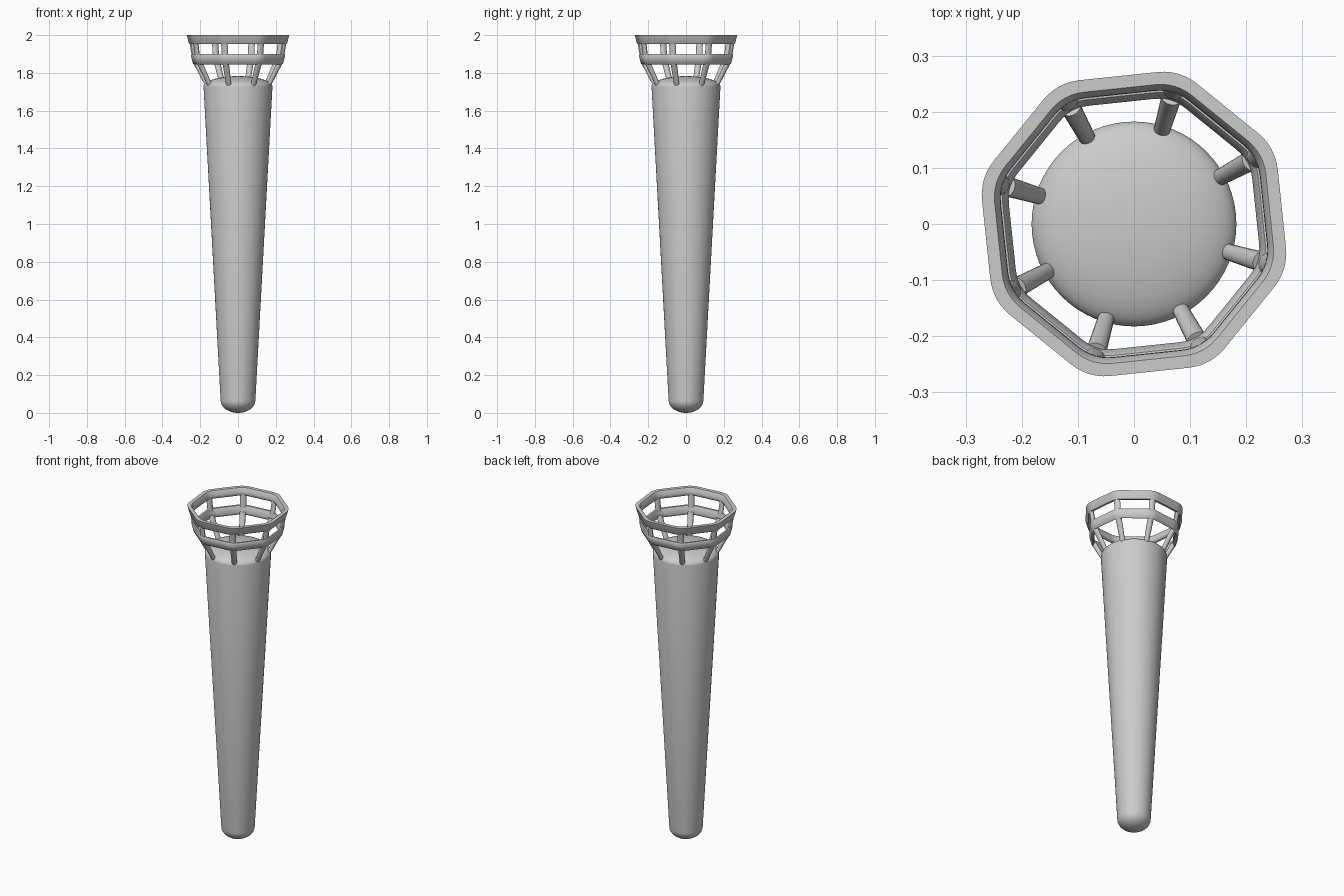
import bpy, math
from mathutils import Vector

if "Cube" in bpy.data.objects:
    bpy.data.objects.remove(bpy.data.objects["Cube"])

CORNER0 = math.radians(-16.5)   # direction of the first cage corner


def make(name, verts, faces, angle=35):
    me = bpy.data.meshes.new(name)
    me.from_pydata(verts, [], faces)
    me.validate()
    ob = bpy.data.objects.new(name, me)
    bpy.context.collection.objects.link(ob)
    bpy.ops.object.select_all(action='DESELECT')
    ob.select_set(True)
    bpy.context.view_layer.objects.active = ob
    bpy.ops.object.mode_set(mode='EDIT')
    bpy.ops.mesh.select_all(action='SELECT')
    bpy.ops.mesh.normals_make_consistent(inside=False)
    bpy.ops.object.mode_set(mode='OBJECT')
    bpy.ops.object.shade_smooth_by_angle(angle=math.radians(angle))
    return ob


def lathe(name, profile, n=64):
    verts, faces = [], []
    for r, z in profile:
        for i in range(n):
            a = 2 * math.pi * i / n
            verts.append((r * math.cos(a), r * math.sin(a), z))
    for j in range(len(profile) - 1):
        for i in range(n):
            k = (i + 1) % n
            faces.append((j * n + i, j * n + k, (j + 1) * n + k, (j + 1) * n + i))
    faces.append(tuple(range(n)))
    faces.append(tuple(range((len(profile) - 1) * n, len(profile) * n)))
    return make(name, verts, faces)


def rounded_octagon(apothem):
    s = apothem / 0.265
    pts = []
    for c in range(8):
        a = CORNER0 + c * math.pi / 4
        for t in range(-3, 4):
            b = a + t / 3 * math.pi / 8
            pts.append((s * (0.184 * math.cos(a) + 0.095 * math.cos(b)),
                        s * (0.184 * math.sin(a) + 0.095 * math.sin(b))))
    return pts


def ring(name, section):
    verts, faces, m = [], [], len(section)
    for r, z in section:
        verts += [(x, y, z) for x, y in rounded_octagon(r)]
    n = len(verts) // m
    for j in range(m):
        q = (j + 1) % m
        for i in range(n):
            k = (i + 1) % n
            faces.append((j * n + i, j * n + k, q * n + k, q * n + i))
    return make(name, verts, faces, 50)


def strut(name, ang, r0, z0, r1, z1, w0, w1, depth=0.8):
    # tapered rod with oval section, leaning outward
    radial = Vector((math.cos(ang), math.sin(ang), 0))
    side = Vector((-math.sin(ang), math.cos(ang), 0))
    p0 = radial * r0 + Vector((0, 0, z0))
    p1 = radial * r1 + Vector((0, 0, z1))
    nrm = (p1 - p0).normalized().cross(side)
    n, verts = 14, []
    for p, w in ((p0, w0), (p1, w1)):
        for i in range(n):
            t = 2 * math.pi * i / n
            verts.append(p + side * (w * math.cos(t)) + nrm * (w * depth * math.sin(t)))
    faces = [(i, (i + 1) % n, n + (i + 1) % n, n + i) for i in range(n)]
    faces += [tuple(range(n)), tuple(range(n, 2 * n))]
    make(name, verts, faces)


# Tapered shaft with rounded foot and shallow domed top
foot = [(0.091 * math.sin(t * math.pi / 20) + 0.001, 0.066 * (1 - math.cos(t * math.pi / 20)))
        for t in range(11)]
top_r = 0.182
dome = [(top_r * math.cos(t * math.pi / 24) + 0.0005, 1.728 + 0.055 * math.sin(t * math.pi / 24))
        for t in range(13)]
lathe("shaft", foot + dome)

# Octagonal cage rings
ring("upper_ring", [(0.265, 2.0), (0.254, 1.957), (0.251, 1.953), (0.238, 1.954),
                    (0.232, 1.961), (0.233, 1.975), (0.239, 1.993), (0.243, 2.0)])
ring("lower_ring", [(0.244, 1.893), (0.240, 1.899), (0.229, 1.898), (0.224, 1.890),
                    (0.218, 1.860), (0.219, 1.850), (0.226, 1.845), (0.233, 1.849)])

# Slanted struts and short posts at every corner
for c in range(8):
    a = CORNER0 + c * math.pi / 4
    strut(f"strut_{c + 1}", a, 0.163, 1.722, 0.235, 1.862, 0.014, 0.018)
    strut(f"post_{c + 1}", a, 0.243, 1.885, 0.2555, 1.968, 0.018, 0.018, 0.6)
